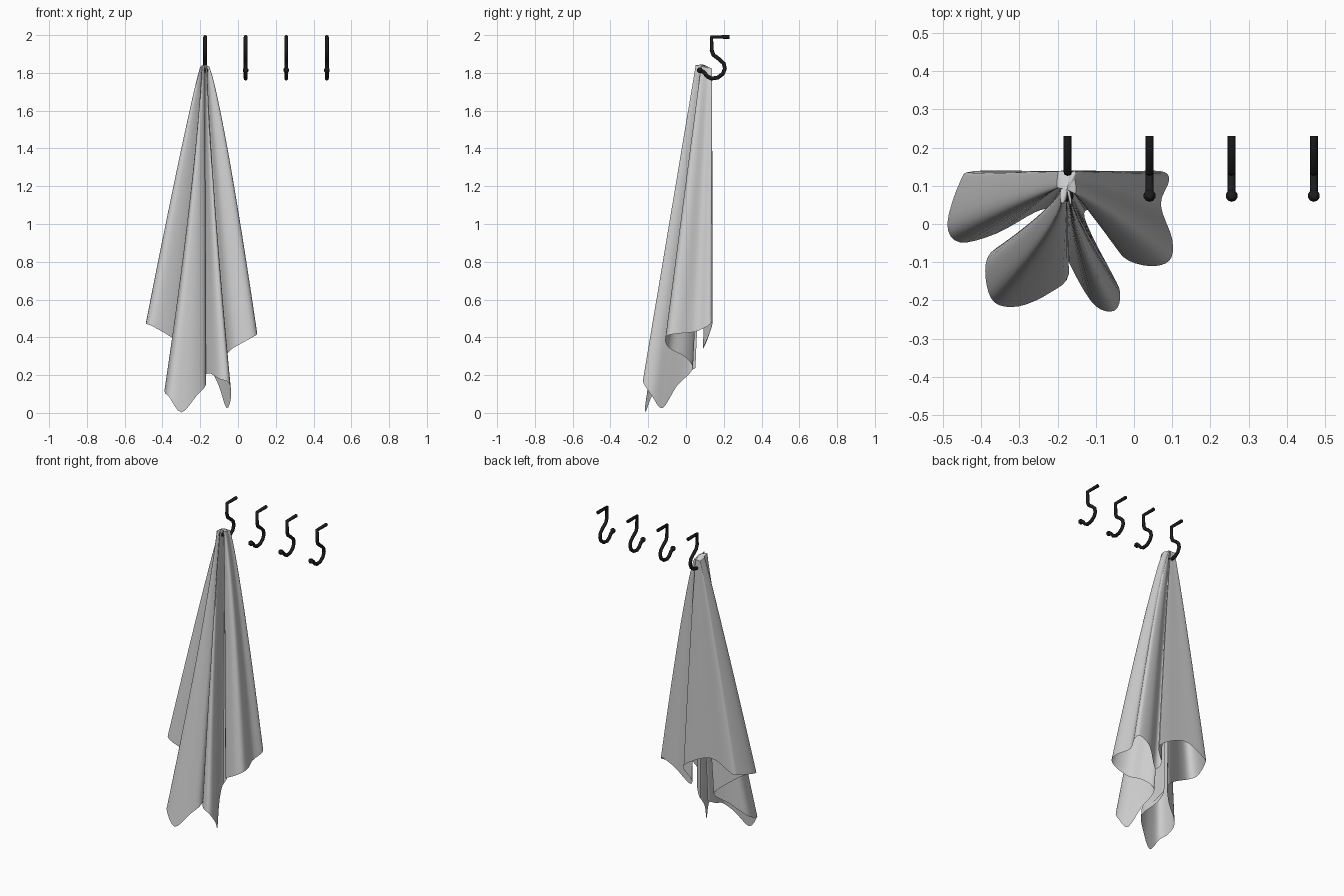
import bpy, bmesh
from mathutils import Vector

if "Cube" in bpy.data.objects:
    bpy.data.objects.remove(bpy.data.objects["Cube"])


def material(name, col):
    m = bpy.data.materials.new(name)
    m.diffuse_color = (*col, 1)
    m.use_nodes = True
    m.node_tree.nodes["Principled BSDF"].inputs["Base Color"].default_value = m.diffuse_color
    return m


CLOTH = material("pale_grey_cloth", (0.61, 0.61, 0.61))
BLACK = material("black_metal", (0.012, 0.012, 0.013))


def closed_spline(pts, steps):
    """Catmull-Rom curve through a closed ring of points."""
    out, n = [], len(pts)
    for i in range(n):
        a, b, c, d = (Vector(pts[(i + k) % n]) for k in (-1, 0, 1, 2))
        for s in range(steps):
            t = s / steps
            out.append(0.5 * (2 * b + (c - a) * t + (2 * a - 5 * b + 4 * c - d) * t * t
                              + (3 * b - a - 3 * c + d) * t ** 3))
    return out


# Towel: hem line (x, y, z) running round all the folds, seen from above
hem = [
    (-0.27, 0.138, 0.57), (-0.42, 0.138, 0.51), (-0.455, 0.11, 0.50),    # left fold
    (-0.488, 0.00, 0.475), (-0.455, -0.048, 0.46), (-0.36, -0.025, 0.405),
    (-0.26, 0.03, 0.33), (-0.225, 0.035, 0.28),
    (-0.29, -0.025, 0.22), (-0.375, -0.075, 0.15), (-0.388, -0.14, 0.11),  # front left fold
    (-0.365, -0.205, 0.085), (-0.30, -0.215, 0.003), (-0.22, -0.18, 0.09),
    (-0.17, -0.13, 0.15), (-0.20, -0.02, 0.20), (-0.19, 0.05, 0.24),
    (-0.183, -0.06, 0.20), (-0.15, -0.14, 0.21), (-0.10, -0.215, 0.18),  # front right fold
    (-0.05, -0.226, 0.16), (-0.036, -0.18, 0.09), (-0.06, -0.125, 0.025),
    (-0.10, -0.05, 0.14), (-0.13, 0.02, 0.21), (-0.115, 0.035, 0.25),
    (-0.07, -0.01, 0.30), (-0.03, -0.085, 0.34), (0.04, -0.11, 0.38),    # right fold
    (0.093, -0.095, 0.41), (0.10, -0.04, 0.42), (0.07, 0.05, 0.43),
    (0.092, 0.115, 0.46), (0.07, 0.138, 0.48), (-0.01, 0.132, 0.44),
    (-0.085, 0.09, 0.34), (-0.12, 0.11, 0.38), (-0.08, 0.138, 0.47),     # back pleat
]
ROWS = 30
bm = bmesh.new()
ring = closed_spline(hem, 4)
rows = []
for r in range(ROWS + 1):
    t = r / ROWS
    row = []
    for p in ring:
        y = 0.138 - (0.138 - p.y) * 0.236
        top = Vector((-0.175 + (p.x + 0.175) * 0.085, y, 1.84 - 0.22 * (y - 0.055)))
        # side folds bulge outward, front folds flare late
        side = min(1, max(0, (p.z - 0.2) / 0.18))
        bulge = 0.82 if p.x > -0.175 else 0.93
        q = top.lerp(p, t)
        q.x = top.x + (p.x - top.x) * t ** (1.3 + (bulge - 1.3) * side)
        row.append(bm.verts.new(q))
    rows.append(row)
n = len(ring)
for a, b in zip(rows, rows[1:]):
    for i in range(n):
        j = (i + 1) % n
        bm.faces.new((a[i], b[i], b[j], a[j]))
# gathered top of the towel
peak = bm.verts.new((-0.175, 0.09, 1.845))
for i in range(n):
    bm.faces.new((peak, rows[0][i], rows[0][(i + 1) % n]))
me = bpy.data.meshes.new("hanging_towel")
bm.to_mesh(me)
bm.free()
me.materials.append(CLOTH)
towel = bpy.data.objects.new("hanging_towel", me)
bpy.context.collection.objects.link(towel)
bpy.context.view_layer.objects.active = towel
towel.select_set(True)
bpy.ops.object.shade_smooth_by_angle(angle=0.7)

# Hooks: one bent bar profile (y, z) repeated along x, each with a ball tip
path = [(0.23, 1.99), (0.136, 1.99), (0.136, 1.92), (0.145, 1.895), (0.175, 1.873),
        (0.20, 1.85), (0.206, 1.822), (0.195, 1.795), (0.168, 1.775), (0.135, 1.77),
        (0.112, 1.782), (0.095, 1.803), (0.072, 1.816)]
for k in range(4):
    x = -0.174 + 0.2147 * k
    cu = bpy.data.curves.new(f"hook_{k + 1}", 'CURVE')
    cu.dimensions = '3D'
    cu.bevel_depth = 0.0105
    cu.bevel_resolution = 2
    cu.use_fill_caps = True
    sp = cu.splines.new('POLY')
    sp.points.add(len(path) - 1)
    for pt, (y, z) in zip(sp.points, path):
        pt.co = (x, y, z, 1)
    cu.materials.append(BLACK)
    bpy.context.collection.objects.link(bpy.data.objects.new(f"hook_{k + 1}", cu))
    bpy.ops.mesh.primitive_uv_sphere_add(segments=10, ring_count=6, radius=0.016,
                                         location=(x, 0.074, 1.814))
    ball = bpy.context.object
    ball.name = f"hook_tip_{k + 1}"
    ball.data.materials.append(BLACK)
    bpy.ops.object.shade_smooth_by_angle()
